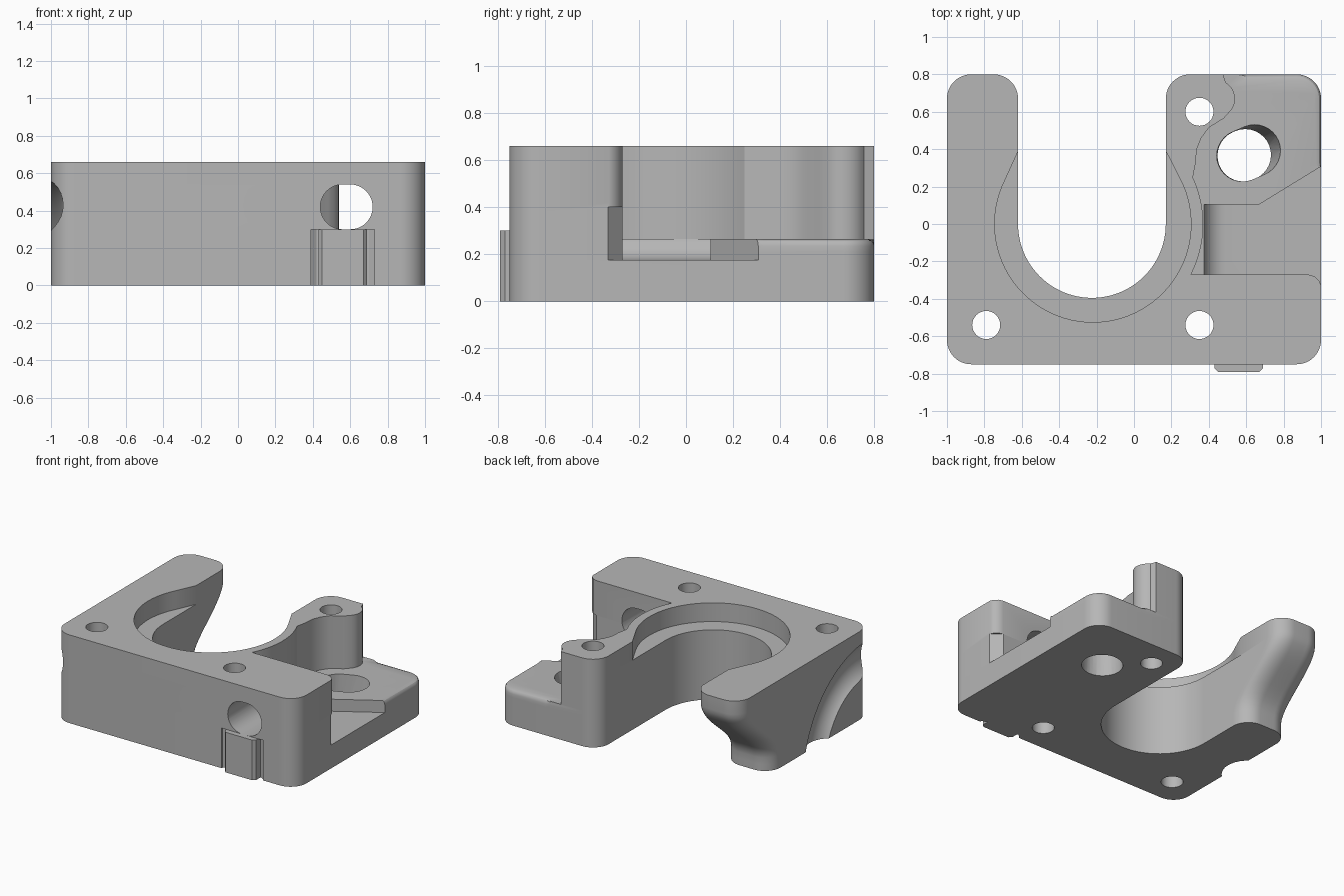
import bpy, bmesh
from math import cos, sin, radians, pi
from mathutils import Vector

if "Cube" in bpy.data.objects:
    bpy.data.objects.remove(bpy.data.objects["Cube"], do_unlink=True)

grey = bpy.data.materials.new("plain_grey")
grey.use_nodes = True
grey.diffuse_color = (0.47, 0.47, 0.47, 1)
grey.node_tree.nodes["Principled BSDF"].inputs["Base Color"].default_value = (0.47, 0.47, 0.47, 1)


def arc(cx, cy, r, a0, a1, n=12):
    angles = [radians(a0 + (a1 - a0) * i / n) for i in range(n + 1)]
    return [(cx + r * cos(a), cy + r * sin(a)) for a in angles]


def to_object(bm, name):
    bmesh.ops.recalc_face_normals(bm, faces=bm.faces)
    mesh = bpy.data.meshes.new(name)
    bm.to_mesh(mesh)
    bm.free()
    mesh.materials.append(grey)
    obj = bpy.data.objects.new(name, mesh)
    bpy.context.collection.objects.link(obj)
    return obj


def loft(name, rings):
    """Join equal-length closed rings of 3D points and cap both ends."""
    bm = bmesh.new()
    rows = [[bm.verts.new(p) for p in ring] for ring in rings]
    n = len(rows[0])
    for low, high in zip(rows, rows[1:]):
        for i in range(n):
            j = (i + 1) % n
            bm.faces.new((low[i], low[j], high[j], high[i]))
    bm.faces.new(rows[0][::-1])
    bm.faces.new(rows[-1])
    return to_object(bm, name)


def prism(name, pts, z0, z1):
    return loft(name, [[(x, y, z) for x, y in pts] for z in (z0, z1)])


def prism_y(name, pts, y0, y1):
    return loft(name, [[(x, y, z) for x, z in pts] for y in (y0, y1)])


def select_only(obj):
    bpy.ops.object.select_all(action='DESELECT')
    obj.select_set(True)
    bpy.context.view_layer.objects.active = obj


def cut(target, cutter):
    mod = target.modifiers.new("cut", 'BOOLEAN')
    mod.operation = 'DIFFERENCE'
    mod.solver = 'EXACT'
    mod.object = cutter
    select_only(target)
    bpy.ops.object.modifier_apply(modifier=mod.name)
    bpy.data.objects.remove(cutter, do_unlink=True)


# Body outline: U-shaped plate, with tags for the arm end and the shelf rim
R = 0.13
def shelf_rim(inset):
    return [(1 - inset, 0.33)] + arc(0.87, 0.67, R - inset, 0, 90) + [(0.60, 0.8 - inset)]


def body_ring(z, arm_shift, inset):
    pts = arc(-0.87, -0.62, R, 180, 270) + arc(0.87, -0.62, R, 270, 360)
    pts += [(1, 0.28)] + shelf_rim(inset) + [(0.56, 0.8)]
    pts += arc(0.30, 0.67, R, 90, 180) + arc(-0.225, 0, 0.395, 0, -180, 48)
    arm = arc(-0.75, 0.67, R, 0, 90) + arc(-0.87, 0.67, R, 90, 180)
    pts += [(x, y - arm_shift) for x, y in arm]
    return [(x, y, z) for x, y in pts]


def arm_shift(z):
    t = min(max((0.56 - z) / 0.46, 0), 1)
    return 0.36 * t * t * (3 - 2 * t)


SHELF, TOP = 0.265, 0.66
levels = [0, 0.05, 0.1, 0.14, 0.18, 0.21, 0.235, 0.25, 0.258, SHELF,
          0.3, 0.34, 0.38, 0.42, 0.46, 0.5, 0.53, 0.56, TOP]
rings = []
for z in levels:
    t = min(max((z - 0.235) / 0.03, 0), 1)
    rings.append(body_ring(z, arm_shift(z), 0.03 * (1 - (1 - t * t) ** 0.5)))
body = loft("bracket_body", rings)

# Ring recess around the slot
recess = arc(-0.22, 0, 0.525, 153, 387, 56) + [(0.16, 0.41), (-0.61, 0.41)]
cut(body, prism("recess_cutter", recess, 0.52, 0.8))

# Side pocket down to the shelf, leaving the curved wall and rear post
pocket = arc(-0.22, 0, 0.59, -27.2, 25, 16)
pocket += [(0.33, 0.33), (0.335, 0.4), (0.36, 0.46), (0.40, 0.515), (0.48, 0.565)]
pocket += arc(0.44, 0.67, 0.10, -40, 60, 8) + [(0.47, 0.82), (1.2, 0.82), (1.2, -0.35)]
pocket += [(1.01, -0.35), (0.99, -0.305), (0.965, -0.28), (0.93, -0.27)]
cut(body, prism("pocket_cutter", pocket, SHELF, 0.8))

# Lower channel with a rounded inner edge and a diagonal shelf border
channel = [(0.49, -0.27), (0.93, -0.27), (1.01, -0.34), (1.2, -0.34),
           (1.2, 0.43), (0.67, 0.105), (0.49, 0.105)]
cut(body, prism("channel_cutter", channel, 0.175, 0.4))
cut(body, prism_y("channel_round_cutter", arc(0.49, 0.295, 0.12, 0, 350, 35), -0.27, 0.105))

# Rounded passage through the front wall
passage = arc(0.56, 0.42, 0.12, 90, 270, 20) + arc(0.60, 0.42, 0.12, -90, 90, 20)
cut(body, prism_y("passage_cutter", passage, -0.9, -0.2))

# Screw holes
for x, y in ((-0.79, -0.54), (0.35, -0.54), (0.35, 0.6)):
    cut(body, prism("screw_cutter", arc(x, y, 0.075, 0, 348.75, 31), -0.1, 0.8))

# Slanted oval hole in the shelf
bm = bmesh.new()
for cx, cy, z in ((0.585, 0.365, -0.05), (0.58, 0.365, 0.29), (0.65, 0.395, 0.29)):
    for x, y in arc(cx, cy, 0.138, 0, 348.75, 31):
        bm.verts.new((x, y, z))
hull = bmesh.ops.convex_hull(bm, input=bm.verts)
loose = [v for v in bm.verts if not v.link_faces]
bmesh.ops.delete(bm, geom=loose, context='VERTS')
cut(body, to_object(bm, "oval_cutter"))

# Curved tube groove on the outer side of the long arm
bpy.ops.mesh.primitive_torus_add(major_radius=0.63, minor_radius=0.165, major_segments=72,
                                 minor_segments=32, location=(-1.1, -0.72, -0.2),
                                 rotation=(0, pi / 2, 0))
cut(body, bpy.context.object)

# Front clip pad standing in a shallow recess
clip = [(0.39, -0.9), (0.73, -0.9), (0.73, -0.74), (0.70, -0.72), (0.42, -0.72), (0.39, -0.74)]
cut(body, prism("clip_cutter", clip, -0.1, 0.3))
pad_outline = [(0.43, -0.715), (0.43, -0.77), (0.45, -0.79),
               (0.67, -0.79), (0.69, -0.77), (0.69, -0.715)]
pad = prism("front_pad", pad_outline, 0, 0.3)

for obj in (body, pad):
    obj.data.materials.clear()
    obj.data.materials.append(grey)
    for poly in obj.data.polygons:
        poly.material_index = 0
    select_only(obj)
    bpy.ops.object.shade_smooth_by_angle(angle=radians(30))
